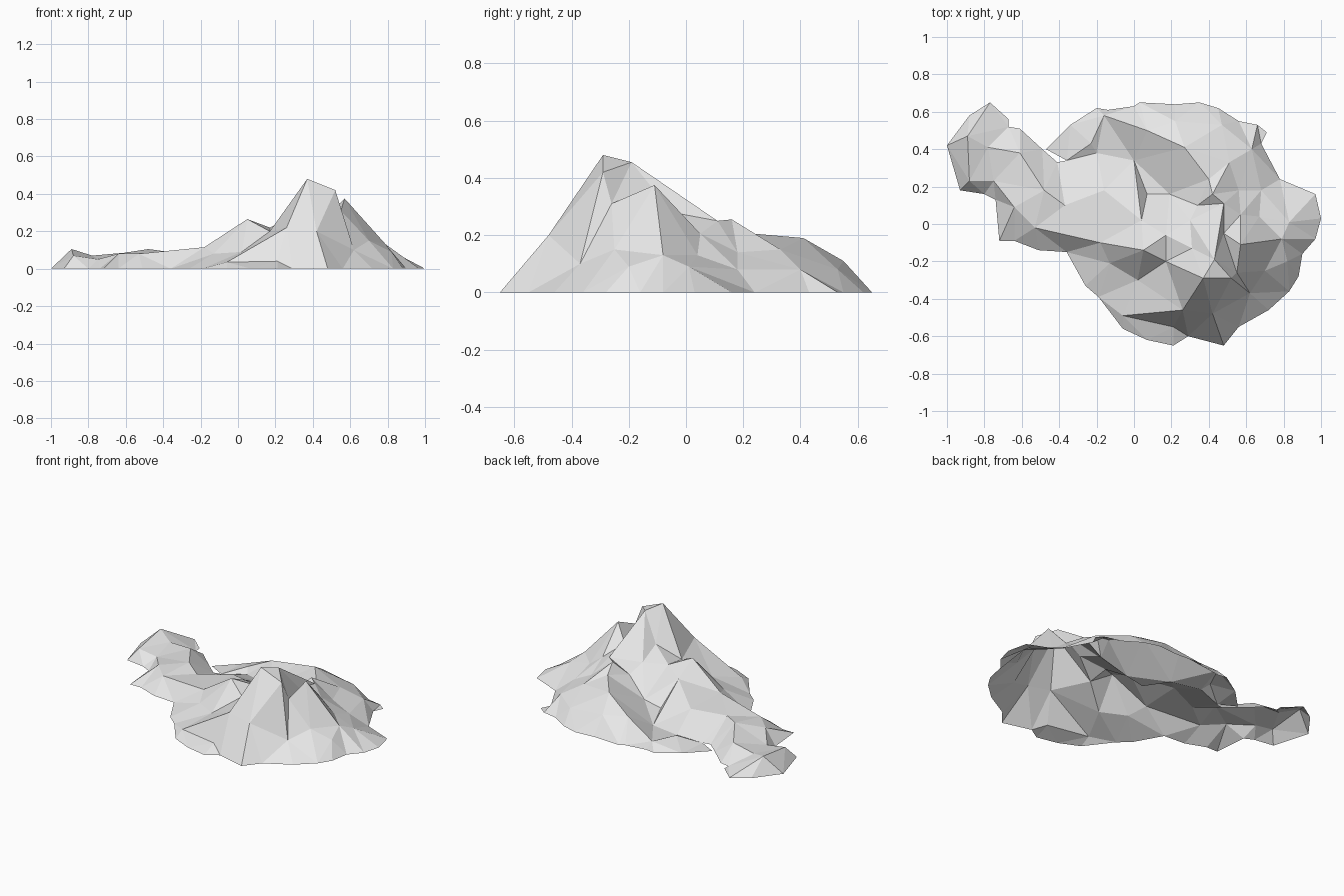
import bpy
from mathutils import Vector
from mathutils.geometry import delaunay_2d_cdt

# Shoreline of the rocky island, clockwise from the tip of the west arm
shore = [(-1, .42), (-.88, .58), (-.77, .65), (-.67, .56), (-.67, .52), (-.61, .51),
         (-.49, .40), (-.41, .33), (-.36, .34), (-.47, .40), (-.34, .53), (-.20, .62),
         (-.14, .61), (0, .63), (.03, .65), (.22, .64), (.35, .65), (.45, .62),
         (.56, .55), (.66, .53), (.71, .49), (.68, .43), (.78, .24), (.97, .16),
         (1, .03), (.97, -.08), (.90, -.16), (.88, -.28), (.83, -.36), (.72, -.46),
         (.56, -.55), (.48, -.65), (.29, -.60), (.21, -.65), (.07, -.62), (-.06, -.56),
         (-.19, -.39), (-.26, -.33), (-.36, -.15), (-.51, -.14), (-.64, -.09),
         (-.72, -.09), (-.74, .13), (-.80, .16), (-.93, .18)]

# Crest and gully lines: their points are joined by real edges
main_crest = [(.42, -.48, .20), (.37, -.29, .48), (.43, -.19, .455), (.48, .11, .25),
              (.42, .16, .255), (.40, .24, .205), (.27, .41, .19), (.07, .50, .12),
              (-.16, .58, .05), (-.23, .43, .05)]
east_crest = [(.37, -.29, .48), (.52, -.29, .42), (.55, -.26, .31), (.62, -.37, .10)]
east_tooth = [(.55, -.26, .31), (.57, -.11, .375), (.57, .05, .205), (.48, -.05, .28),
              (.55, -.26, .31)]
east_rim = [(.42, .16, .255), (.51, .33, .15), (.56, .18, .14), (.57, .05, .205)]
south_ledge = [(-.06, -.49, .035), (.26, -.46, .22), (.21, -.55, .04), (-.06, -.49, .035)]
inner_crest = [(.37, -.29, .48), (.31, -.13, .29), (.30, .02, .23), (.19, .16, .07)]
west_crest = [(-.64, .09, .08), (-.53, -.02, .08), (-.18, -.10, .115), (.05, -.14, .265),
              (.17, -.06, .22), (.30, .02, .23)]
gully = [(-.13, -.21, .08), (.02, -.30, .09), (.17, -.20, .20), (.17, -.06, .22)]
valley = [(-.20, .38, .025), (0, .34, .02), (.07, .16, .045), (.19, .16, .07),
          (.34, .10, .17), (.42, .16, .255)]
valley_spur = [(0, .34, .02), (.04, .02, .19), (.05, -.14, .265)]
arm_crest = [(-.89, .47, .105), (-.78, .41, .07), (-.61, .38, .085), (-.48, .18, .105),
             (-.37, .10, .09)]
arm_spur = [(-.89, .47, .105), (-.77, .65, 0)]
lines = [main_crest, east_crest, east_tooth, east_rim, south_ledge, inner_crest,
         west_crest, gully, valley, valley_spur, arm_crest, arm_spur]

# Loose knolls and dips between the crests
knolls = [(-.88, .23, .07), (-.75, .23, .05), (-.16, .18, .11), (.22, .55, .11),
          (.63, .40, .08), (.68, .18, .08),
          (.47, .53, .08), (.67, .04, .13), (.79, -.08, .13), (.83, .01, .09),
          (.82, -.20, .09), (.70, -.25, .15)]

# Collect points once each, with the edges the triangulation must keep
points = [(x, y, 0) for x, y in shore]
count = len(points)
edges = [(i, (i + 1) % count) for i in range(count)]
index = {p: i for i, p in enumerate(points)}


def add(p):
    if p not in index:
        index[p] = len(points)
        points.append(p)
    return index[p]


for line in lines:
    ids = [add(p) for p in line]
    edges += list(zip(ids, ids[1:]))
for p in knolls:
    add(p)

flat, _, tris, origin, _, _ = delaunay_2d_cdt(
    [Vector(p[:2]) for p in points], edges, [], 1, 1e-5)


# Height of any point the triangulation may have added
def height(i):
    if origin[i]:
        return points[origin[i][0]][2]
    near = sorted(points, key=lambda p: (Vector(p[:2]) - flat[i]).length)[:2]
    return sum(p[2] for p in near) / 2


verts = [(v.x, v.y, height(i)) for i, v in enumerate(flat)]

# Rocky island: an open, flat-shaded shell facing up
mesh = bpy.data.meshes.new("rocky_island")
mesh.from_pydata(verts, [], [list(t) for t in tris])
mesh.update()
if sum(p.normal.z for p in mesh.polygons) < 0:
    mesh.flip_normals()
stone = bpy.data.materials.new("pale_stone")
stone.diffuse_color = (.8, .8, .8, 1)
mesh.materials.append(stone)
island = bpy.data.objects.new("rocky_island", mesh)
bpy.context.collection.objects.link(island)
